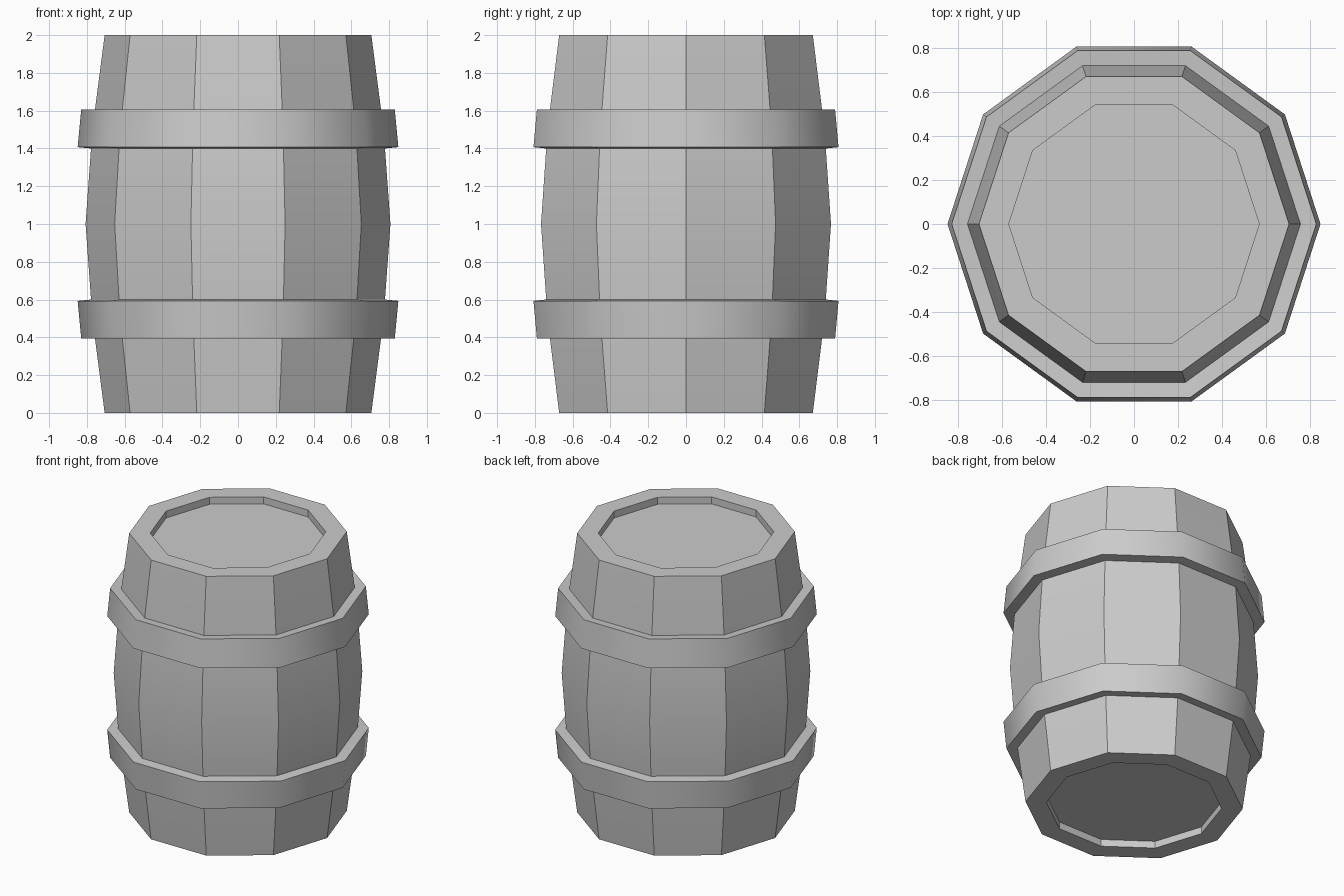
import bpy, bmesh, math

SIDES = 10

old = bpy.data.objects.get("Cube")
if old:
    bpy.data.objects.remove(old, do_unlink=True)

grey = bpy.data.materials.new("plain grey")
grey.use_nodes = True
color = (0.6, 0.6, 0.6, 1)
grey.diffuse_color = color
grey.node_tree.nodes["Principled BSDF"].inputs["Base Color"].default_value = color


def lathe(name, profile, closed, smooth_angle):
    """Revolve (radius, height) points into a ten-sided solid."""
    bm = bmesh.new()
    rings = []
    for r, z in profile:
        rings.append([bm.verts.new((r * math.cos(a), r * math.sin(a), z))
                      for a in (2 * math.pi * i / SIDES for i in range(SIDES))])
    pairs = list(zip(rings, rings[1:]))
    if closed:
        pairs.append((rings[-1], rings[0]))
    else:
        bm.faces.new(rings[0])
        bm.faces.new(rings[-1])
    for a, b in pairs:
        for i in range(SIDES):
            j = (i + 1) % SIDES
            bm.faces.new((a[i], a[j], b[j], b[i]))
    bmesh.ops.recalc_face_normals(bm, faces=bm.faces)
    mesh = bpy.data.meshes.new(name)
    bm.to_mesh(mesh)
    bm.free()
    mesh.materials.append(grey)
    obj = bpy.data.objects.new(name, mesh)
    bpy.context.collection.objects.link(obj)
    bpy.ops.object.select_all(action='DESELECT')
    obj.select_set(True)
    bpy.context.view_layer.objects.active = obj
    bpy.ops.object.shade_smooth_by_angle(angle=math.radians(smooth_angle))
    return obj


def flipped(profile):
    return [(r, 2 - z) for r, z in reversed(profile)]


# Bulging staves with a recessed lid at each end; seams stay sharp
half = [(0.57, 0.05), (0.57, 0), (0.706, 0), (0.771, 0.5)]
lathe("barrel_body", half + [(0.807, 1)] + flipped(half), False, 30)

# Sloping hoops, smooth around the outside
hoop = [(0.74, 0.402), (0.83, 0.393), (0.849, 0.593), (0.76, 0.602)]
lathe("lower_hoop", hoop, True, 45)
lathe("upper_hoop", flipped(hoop), True, 45)
